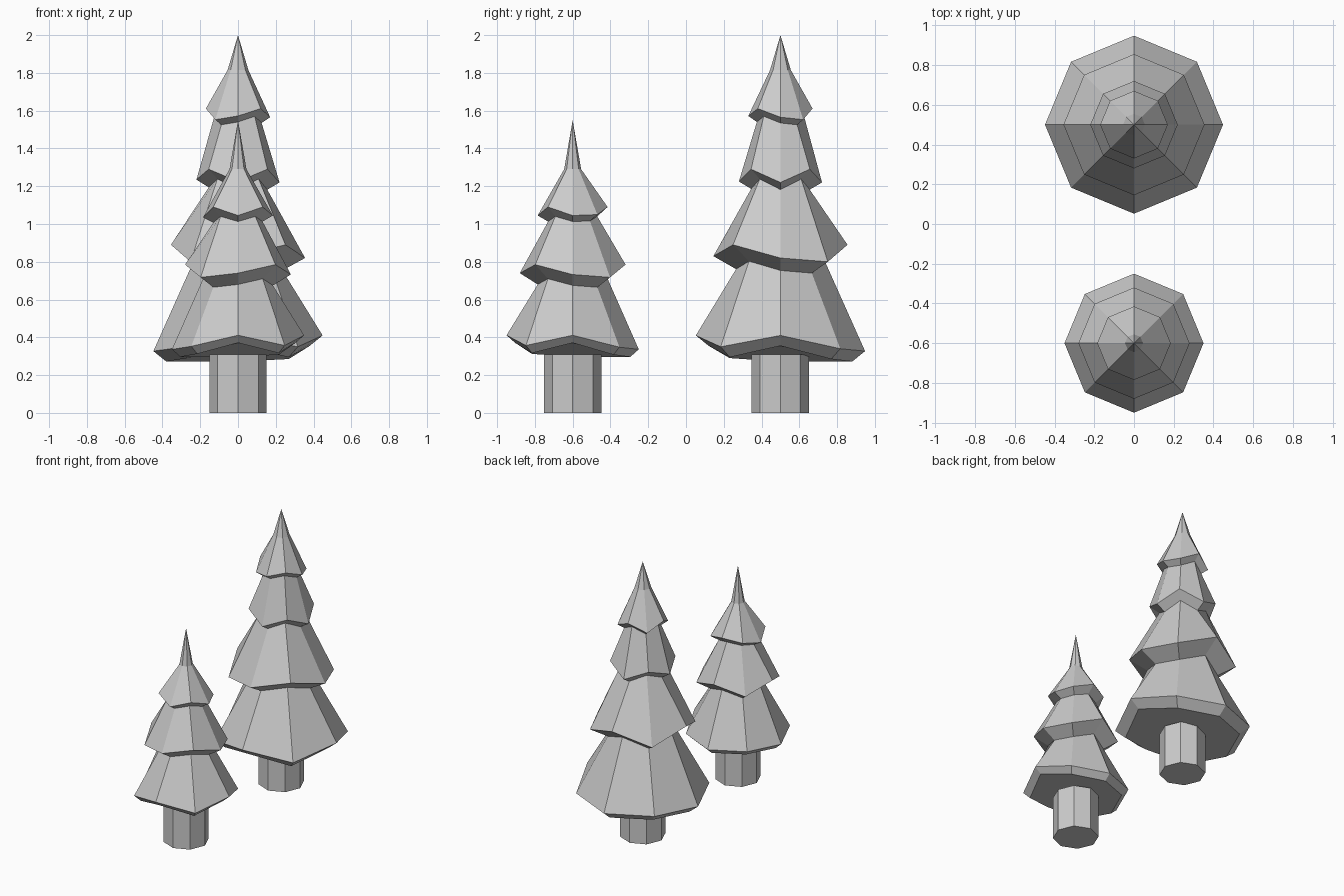
import bpy, bmesh
from math import cos, sin, pi

if "Cube" in bpy.data.objects:
    bpy.data.objects.remove(bpy.data.objects["Cube"])

SIDES = 8
# Height offsets of the eight corners, counter-clockwise from +x
SKIRT = (.04, -.03, -.043, -.03, -.043, -.025, .04, -.02)
SWIRL = (-.03, -.05, .04, -.05, .04, -.05, -.02, .04)
ZIGZAG = (-.035, .035, -.035, .035, -.02, .035, -.03, .035)
SMALL_TOP = (-.02, -.015, .025, 0, -.03, .025, -.02, .025)


def stacked_rings(name, x, y, rings, tip=None):
    """Loft octagonal rings of (radius, height, offsets, offset scale)."""
    bm = bmesh.new()
    loops = []
    for r, z, offs, k in rings:
        loops.append([bm.verts.new((r * cos(2 * pi * i / SIDES),
                                    r * sin(2 * pi * i / SIDES),
                                    z + (offs[i] * k if offs else 0)))
                      for i in range(SIDES)])
    for a, b in zip(loops, loops[1:]):
        for i in range(SIDES):
            j = (i + 1) % SIDES
            bm.faces.new((a[i], a[j], b[j], b[i]))
    bm.faces.new(loops[0][::-1])
    if tip is None:
        bm.faces.new(loops[-1])
    else:
        top = bm.verts.new((0, 0, tip))
        for i in range(SIDES):
            bm.faces.new((loops[-1][i], loops[-1][(i + 1) % SIDES], top))
    bmesh.ops.recalc_face_normals(bm, faces=bm.faces)
    me = bpy.data.meshes.new(name)
    bm.to_mesh(me)
    bm.free()
    ob = bpy.data.objects.new(name, me)
    ob.location = (x, y, 0)
    bpy.context.collection.objects.link(ob)
    return ob


# Large tree: four tiers, each an outer rim with a notch tucked under it
stacked_rings("large_foliage", 0, .5, [
    (.38, .315, SKIRT, 1), (.448, .37, SKIRT, 1),
    (.235, .775, SWIRL, .7), (.355, .85, SWIRL, 1),
    (.155, 1.21, ZIGZAG, .8), (.22, 1.255, ZIGZAG, 1),
    (.125, 1.55, SWIRL, .5), (.17, 1.585, SWIRL, .65),
    (.055, 1.815, None, 0)], tip=2.0)
stacked_rings("large_trunk", 0, .5, [(.152, 0, None, 0), (.152, .31, None, 0)])

# Small tree: three tiers and a thin spire
stacked_rings("small_foliage", 0, -.6, [
    (.305, .335, SKIRT, .9), (.35, .375, SKIRT, .9),
    (.185, .69, SWIRL, .5), (.28, .755, SWIRL, .75),
    (.13, 1.025, SMALL_TOP, .6), (.185, 1.065, SMALL_TOP, 1),
    (.045, 1.29, None, 0)], tip=1.55)
stacked_rings("small_trunk", 0, -.6, [(.152, 0, None, 0), (.152, .31, None, 0)])
